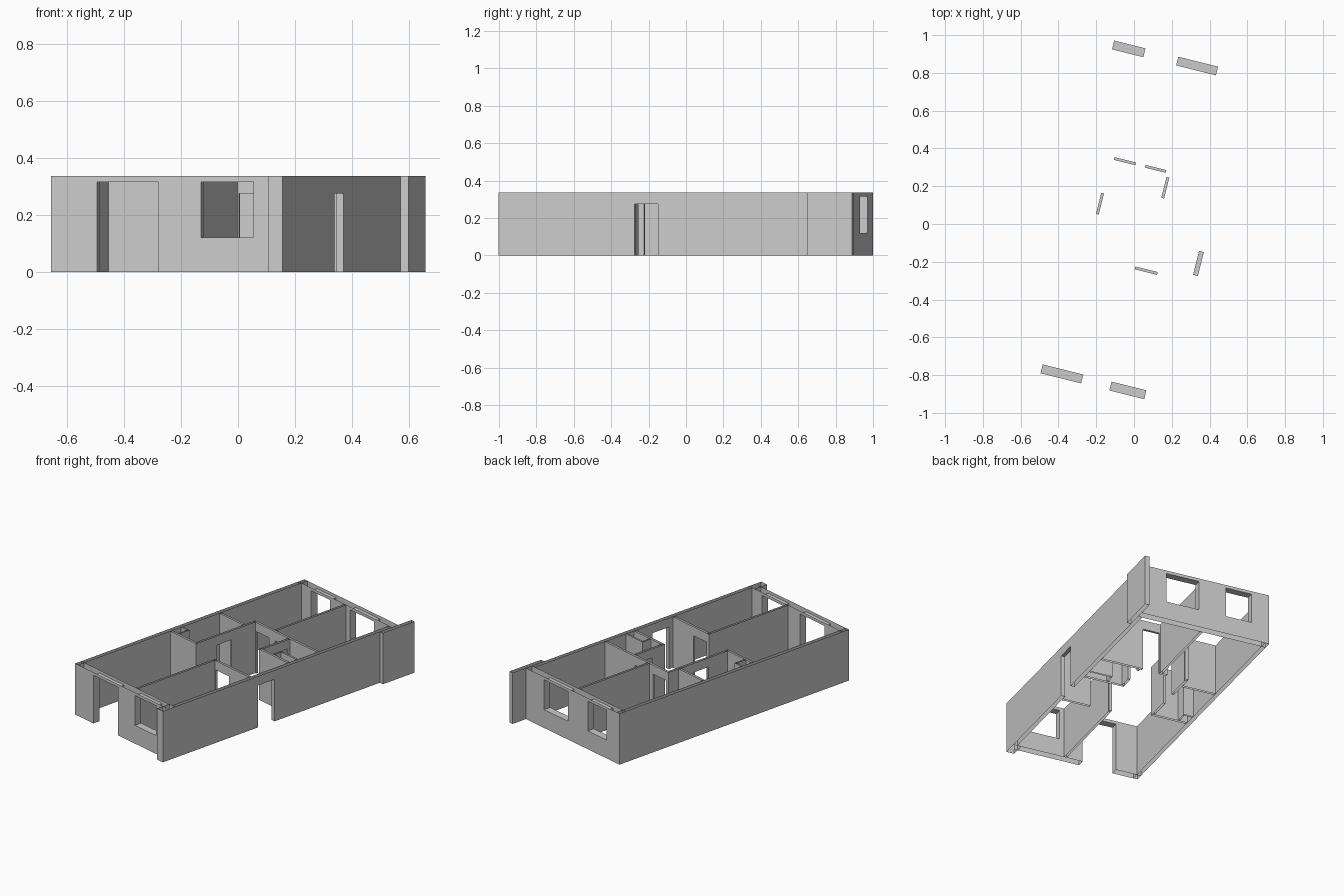
import bpy, bmesh, math
from mathutils import Vector

cube = bpy.data.objects.get("Cube")
if cube:
    bpy.data.objects.remove(cube, do_unlink=True)

H = 0.335            # wall height
T = 0.015            # partition thickness
WIDTH, DEPTH = 0.848, 1.803
OUT, FACADE = 0.026, 0.048

plaster = bpy.data.materials.new("plaster_grey")
plaster.use_nodes = True
grey = (0.6, 0.6, 0.6, 1)
plaster.diffuse_color = grey
plaster.node_tree.nodes["Principled BSDF"].inputs["Base Color"].default_value = grey


def wall(name, axis, along, across, holes=(), caps=(False, False)):
    """Open-topped wall shell along one plan axis; holes are (start, end, sill, head)."""
    bm = bmesh.new()

    def point(s, t, z):
        return Vector((s, t, z) if axis == "x" else (t, s, z))

    def quad(corners, normal):
        pts = [point(*c) for c in corners]
        if (pts[1] - pts[0]).cross(pts[2] - pts[0]).dot(point(*normal)) < 0:
            pts.reverse()
        bm.faces.new([bm.verts.new(p) for p in pts])

    def side(s0, s1, z0, z1):
        for t, d in ((across[0], -1), (across[1], 1)):
            quad([(s0, t, z0), (s1, t, z0), (s1, t, z1), (s0, t, z1)], (0, d, 0))

    def end(s, z0, z1, d):
        a, b = across
        quad([(s, a, z0), (s, b, z0), (s, b, z1), (s, a, z1)], (d, 0, 0))

    def level(s0, s1, z, d):
        a, b = across
        quad([(s0, a, z), (s1, a, z), (s1, b, z), (s0, b, z)], (0, 0, d))

    start = along[0]
    for s0, s1, sill, head in holes:
        side(start, s0, 0, H)
        side(s0, s1, head, H)
        level(s0, s1, head, -1)
        if sill > 0:
            side(s0, s1, 0, sill)
            level(s0, s1, sill, 1)
        end(s0, sill, head, 1)
        end(s1, sill, head, -1)
        start = s1
    side(start, along[1], 0, H)
    for s, d, wanted in zip(along, (-1, 1), caps):
        if wanted:
            end(s, 0, H, d)

    bmesh.ops.remove_doubles(bm, verts=bm.verts, dist=0.0001)
    mesh = bpy.data.meshes.new(name)
    bm.to_mesh(mesh)
    bm.free()
    mesh.materials.append(plaster)
    obj = bpy.data.objects.new(name, mesh)
    bpy.context.collection.objects.link(obj)
    # The plan is turned slightly about its front corner
    obj.location = (-0.655, -0.75, 0)
    obj.rotation_euler.z = math.radians(-14.05)


def door(s0, s1):
    return (s0, s1, 0, 0.275)


def window(s0, s1):
    return (s0, s1, 0.12, 0.315)


both = (True, True)
inner = WIDTH - OUT
back = DEPTH - FACADE

# Outer walls
wall("front_wall", "x", (0, inner), (0, FACADE),
     [(0.165, 0.387, 0, 0.315), window(0.541, 0.731)], (True, False))
wall("back_wall", "x", (0, WIDTH), (back, DEPTH),
     [window(0.116, 0.287), window(0.466, 0.683)], both)
wall("left_wall", "y", (0, DEPTH), (0, OUT))
wall("right_wall", "y", (FACADE, back), (inner, WIDTH), [door(0.702, 0.832)])
wall("front_corner_pier", "y", (-0.047, FACADE), (0.797, WIDTH), caps=both)
wall("back_corner_fin", "y", (1.659, 1.908), (WIDTH, 0.876), caps=both)

# Front rooms
wall("front_partition", "y", (FACADE, 0.67), (0.495, 0.495 + T))
wall("kitchen_partition", "x", (0.495, inner), (0.655, 0.67), [door(0.515, 0.637)])

# Left bathroom and its duct
wall("left_bath_front", "x", (OUT, 0.26), (0.725, 0.725 + T), caps=(False, True))
wall("left_bath_back", "x", (OUT, 0.245), (1.11, 1.11 + T))
wall("left_bath_side", "y", (0.74, 1.19), (0.245, 0.26), [door(0.89, 1.005)])
wall("left_duct_end", "x", (OUT, 0.09), (0.81, 0.82))
wall("left_duct_side", "y", (0.74, 0.82), (0.08, 0.09))

# Back rooms
wall("hall_back_wall", "x", (0.245, inner), (1.19, 1.19 + T),
     [door(0.268, 0.385), door(0.437, 0.55)], (True, False))
wall("bedroom_partition", "y", (1.205, back), (0.418, 0.418 + T))

# Right bathroom and its duct
wall("right_bath_front", "x", (0.56, inner), (0.96, 0.96 + T), caps=(True, False))
wall("right_bath_side", "y", (0.975, 1.19), (0.56, 0.575), [door(1.056, 1.17)])
wall("right_duct_end", "x", (0.67, inner), (1.03, 1.04))
wall("right_duct_side", "y", (0.975, 1.04), (0.67, 0.68))
